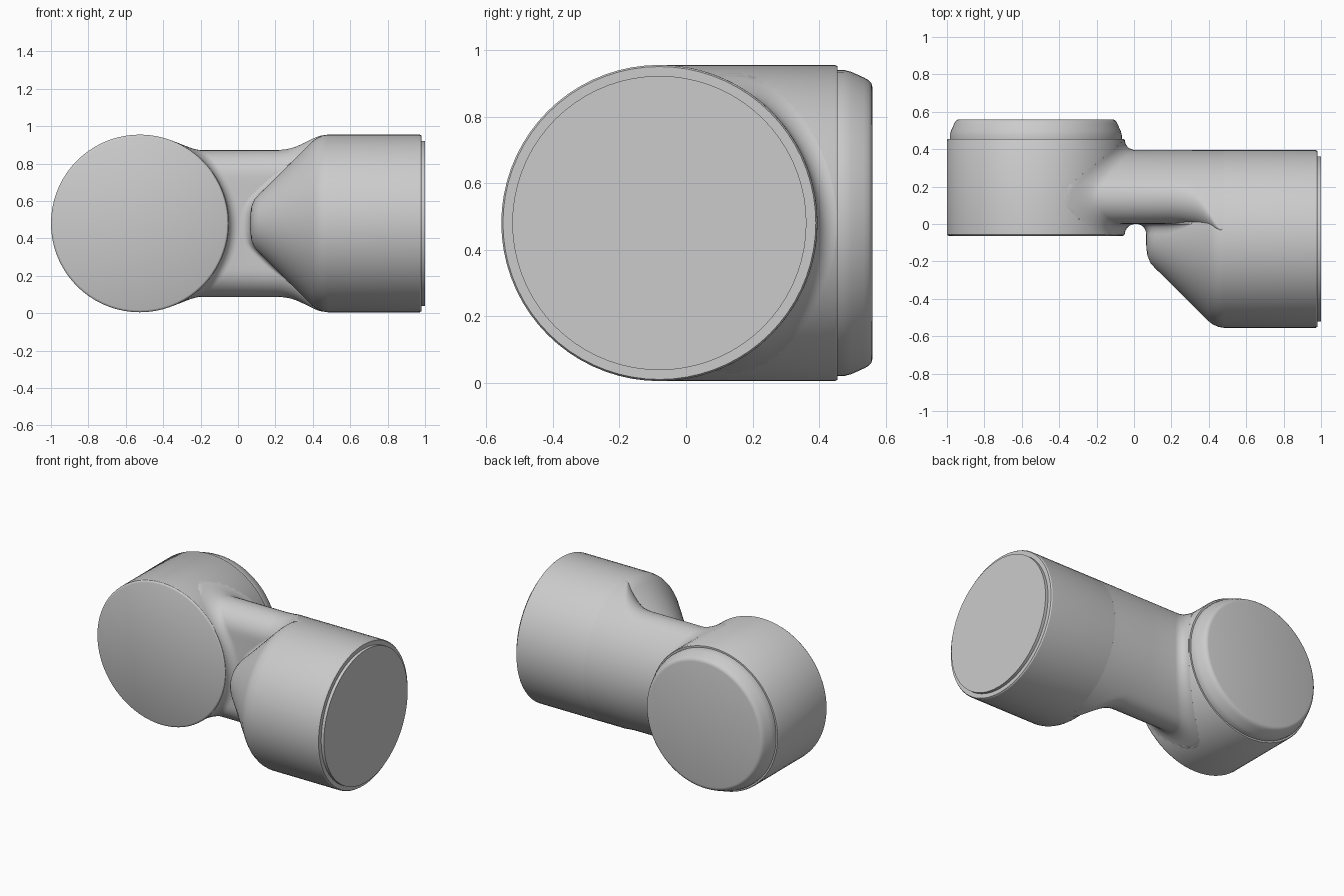
import bpy, bmesh
from math import sin, cos, pi, sqrt, atan2, hypot, radians

if "Cube" in bpy.data.objects:
    bpy.data.objects.remove(bpy.data.objects["Cube"])

R = 0.475            # radius of both sockets
ZC = 0.48            # height of both axes
AX, BY = -0.525, -0.08   # axis of left socket (x), axis of right socket (y)
FIL = 0.058          # fillet radius where the neck meets the sockets


def loft(name, rings):
    """Skin closed rings of equal length into a capped solid."""
    bm = bmesh.new()
    vs = [[bm.verts.new(p) for p in ring] for ring in rings]
    n = len(vs[0])
    for a, b in zip(vs, vs[1:]):
        for i in range(n):
            j = (i + 1) % n
            bm.faces.new((a[i], a[j], b[j], b[i]))
    bm.faces.new(vs[0][::-1])
    bm.faces.new(vs[-1])
    bmesh.ops.recalc_face_normals(bm, faces=bm.faces)
    me = bpy.data.meshes.new(name)
    bm.to_mesh(me)
    bm.free()
    ob = bpy.data.objects.new(name, me)
    bpy.context.collection.objects.link(ob)
    bpy.ops.object.select_all(action='DESELECT')
    ob.select_set(True)
    bpy.context.view_layer.objects.active = ob
    bpy.ops.object.shade_smooth_by_angle(angle=radians(30))
    return ob


def turned(name, profile, place, n=72):
    """Revolve (along, radius) points; place maps them into space."""
    loft(name, [[place(h, r * cos(2 * pi * i / n), r * sin(2 * pi * i / n))
                 for i in range(n)] for h, r in profile])


# left socket with its stepped, rounded back cap (axis along y)
turned("left_socket",
       [(-0.065, 0.463), (-0.061, 0.471), (-0.055, R), (0.448, R), (0.455, 0.471),
        (0.455, 0.46), (0.475, 0.46), (0.497, 0.454), (0.535, 0.437),
        (0.549, 0.429), (0.557, 0.42), (0.56, 0.408)],
       lambda h, u, v: (AX + u, h, ZC + v))

# right socket with blunt conical nose and end lip (axis along x)
nose = [(0.065, 0.02), (0.066, 0.05), (0.072, 0.09), (0.087, 0.127), (0.113, 0.157),
        (0.15, 0.192), (0.395, 0.437), (0.42, 0.456), (0.45, 0.47), (0.48, R)]
turned("right_socket",
       nose + [(0.972, R), (0.98, 0.47), (0.98, 0.442), (1.0, 0.442)],
       lambda h, u, v: (h, BY + u, ZC + v))


def section(r, y0):
    """D-shaped neck section as (z, y, normal z, normal y); r = corner radius."""
    cy = y0 + r
    cz = sqrt((R - r) ** 2 - (cy - BY) ** 2)
    phi = atan2(cy - BY, cz)
    pts = []

    def arc(z, y, rad, a0, a1, n):
        for i in range(n):
            a = a0 + (a1 - a0) * i / n
            pts.append((z + rad * cos(a), y + rad * sin(a), cos(a), sin(a)))

    arc(cz, cy, r, -pi / 2, phi, 12)
    arc(0, BY, R, phi, pi - phi, 28)
    arc(-cz, cy, r, pi - phi, 1.5 * pi, 12)
    for i in range(16):
        pts.append((-cz + 2 * cz * i / 16, y0, 0, -1))
    return pts


# neck: filleted against the left socket, flaring into the right socket
rings = []
ts = [-0.08] + [FIL * (1 - cos(pi / 2 * i / 7)) for i in range(8)]
for t in ts:
    f = FIL - sqrt(max(0, FIL ** 2 - (FIL - max(t, 0)) ** 2))
    ring = []
    for z, y, nz, ny in section(0.14, 0):
        z, y = z + nz * f, y + ny * f
        ring.append((AX + sqrt(max(0, R * R - z * z)) + t, y, ZC + z))
    rings.append(ring)
for i in range(15):
    s = i / 14
    x = 0.18 + 0.30 * s
    k = min(1, (x - 0.18) / 0.27) ** 3
    rings.append([(x, y, ZC + z)
                  for z, y, _, _ in section(0.14 - 0.13 * k, -0.035 * k)])
loft("neck", rings)


def nose_x(rho):
    """Position of the nose surface at a distance from its axis."""
    for (xa, ra), (xb, rb) in zip(nose, nose[1:]):
        if rho <= rb:
            return xa + (xb - xa) * max(0, rho - ra) / (rb - ra)
    return nose[-1][0]


# fillet strip between the flat of the neck and the nose
rings = []
for i in range(33):
    z = -0.34 + 0.68 * i / 32
    h = max(0.003, FIL * (1 - (z / 0.34) ** 4))
    ring = []
    for k in range(9):
        b = pi / 2 * k / 8
        y = -h + h * sin(b)
        ring.append((nose_x(hypot(y - BY, z)) - h * (1 - cos(b)), y, ZC + z))
    x0 = nose_x(hypot(-h - BY, z))
    ring += [(ring[-1][0], 0.02, ZC + z), (x0 + 0.04, 0.02, ZC + z), (x0 + 0.04, -h, ZC + z)]
    rings.append(ring)
loft("nose_fillet", rings)
